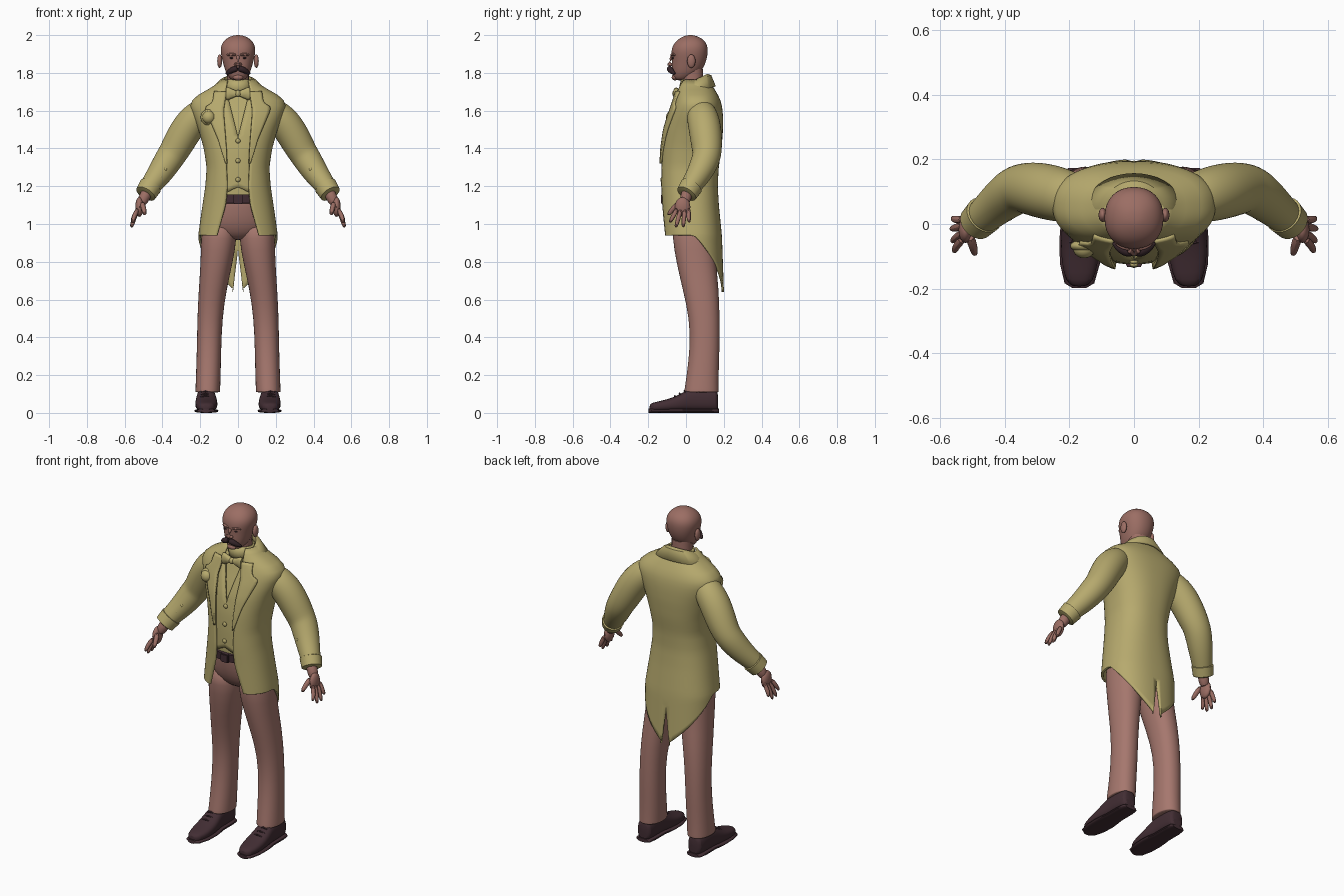
import bpy, bmesh, math
from mathutils import Vector, Matrix

if "Cube" in bpy.data.objects:
    bpy.data.objects.remove(bpy.data.objects["Cube"])

def material(name, rgb):
    m = bpy.data.materials.new(name)
    m.diffuse_color = (*rgb, 1)
    m.use_nodes = True
    m.node_tree.nodes["Principled BSDF"].inputs["Base Color"].default_value = m.diffuse_color
    return m

CLOTH = material("mustard cloth", (.47, .40, .155))
TROUSER = material("dusty rose cloth", (.38, .185, .155))
SKIN = material("skin", (.33, .155, .127))
DARK = material("dark leather", (.055, .027, .034))
HAIR = material("dark hair", (.035, .018, .022))

def finish(name, bm, mat, mirror=False, solid=0, sub=0):
    bmesh.ops.recalc_face_normals(bm, faces=bm.faces[:])
    me = bpy.data.meshes.new(name)
    bm.to_mesh(me)
    bm.free()
    me.materials.append(mat)
    ob = bpy.data.objects.new(name, me)
    bpy.context.collection.objects.link(ob)
    if mirror:
        ob.modifiers.new("mirror", 'MIRROR')
    if solid:
        m = ob.modifiers.new("thickness", 'SOLIDIFY')
        m.thickness, m.offset = solid, 0
    if sub:
        m = ob.modifiers.new("smooth", 'SUBSURF')
        m.levels = m.render_levels = sub
    return ob

def skin(name, rings, mat, closed=True, caps=True, **kw):
    """Bridge a list of point rings into one surface."""
    bm = bmesh.new()
    rows = [[bm.verts.new(p) for p in r] for r in rings]
    n = len(rows[0])
    for r, s in zip(rows, rows[1:]):
        for i in range(n if closed else n - 1):
            j = (i + 1) % n
            bm.faces.new((r[i], r[j], s[j], s[i]))
    if closed and caps:
        bm.faces.new(rows[0])
        bm.faces.new(rows[-1])
    return finish(name, bm, mat, **kw)

def power(v, n):
    return math.copysign(abs(v) ** (2 / n), v)

def loft(name, rings, mat, n=2.2, seg=20, **kw):
    """Stack of level rings (x, y, z, rx, ry)."""
    ang = [2 * math.pi * i / seg for i in range(seg)]
    return skin(name, [[(x + rx * power(math.cos(a), n), y + ry * power(math.sin(a), n), z)
                        for a in ang] for x, y, z, rx, ry in rings], mat, **kw)

def tube(name, pts, mat, seg=12, **kw):
    """Round tube through points (x, y, z, radius)."""
    c = [Vector(p[:3]) for p in pts]
    rings = []
    for i, p in enumerate(pts):
        d = c[min(i + 1, len(c) - 1)] - c[max(i - 1, 0)]
        q = d.to_track_quat('Z', 'Y')
        rings.append([c[i] + q @ Vector((p[3] * math.cos(a), p[3] * math.sin(a), 0))
                      for a in (2 * math.pi * k / seg for k in range(seg))])
    return skin(name, rings, mat, **kw)

def ball(name, loc, size, mat, seg=16, **kw):
    bm = bmesh.new()
    bmesh.ops.create_uvsphere(bm, u_segments=seg, v_segments=seg // 2 + 2, radius=1,
                              matrix=Matrix.Translation(loc) @ Matrix.Diagonal((*size, 1)))
    return finish(name, bm, mat, **kw)

def interp(keys, z):
    if z <= keys[0][0]:
        return keys[0][1:]
    for p, q in zip(keys, keys[1:]):
        if z <= q[0]:
            f = (z - p[0]) / (q[0] - p[0])
            return [a + (b - a) * f for a, b in zip(p[1:], q[1:])]
    return keys[-1][1:]

# Torso shape: height, half width, front y, back y
BODY = [(.64, .20, -.12, .195), (.94, .205, -.12, .184), (1.1, .182, -.125, .168),
        (1.2, .167, -.13, .162), (1.3, .160, -.13, .167), (1.4, .175, -.125, .182),
        (1.5, .203, -.11, .19), (1.58, .235, -.085, .19), (1.64, .25, -.062, .182),
        (1.68, .21, -.05, .165), (1.72, .13, -.04, .14), (1.77, .07, -.015, .11)]
OPENING = [(.94, .11), (1.1, .065), (1.2, .055), (1.4, .065), (1.6, .08), (1.76, .055)]
N = 2.4

def section(z, d=0):
    v = [interp(BODY, z + k) for k in (-.015, 0, .015)]
    a, f, b = [sum(c) / 3 for c in zip(*v)]
    return a - d, f + d, b - d

def body_pt(t, z, d=0, lift=0):
    a, f, b = section(z + lift, d)
    return Vector((a * power(math.sin(t), N), (f + b) / 2 - (b - f) / 2 * power(math.cos(t), N), z))

def edge_angle(x, z, d=0):
    return math.asin(min(1, x / section(z, d)[0]) ** (N / 2))

def front_y(x, z):
    a, f, b = section(z)
    return (f + b) / 2 - (b - f) / 2 * (1 - min(1, x / a) ** N) ** (1 / N)

# Tailcoat: one half, open in front, tails split at the back
rows, COLS, UP, LOW = [], 30, 30, 8
for j in range(UP + LOW + 1):
    row = []
    for k in range(COLS + 1):
        u = k / COLS
        hem = .94 - .30 * max(0, (u - .42) / .58)
        z = 1.76 - .81 * j / UP if j <= UP else .95 + (hem - .95) * (j - UP) / LOW
        t0 = edge_angle(interp(OPENING, z)[0], z)
        p = body_pt(t0 + (math.pi - t0) * u, z)
        p.x = max(p.x, .028 * (.86 - z) / .22)
        if k == COLS and z >= .86:
            p.x = 0
        row.append(p)
    rows.append(row)
skin("tailcoat", rows, CLOTH, closed=False, mirror=True, solid=.012)

# Coat collar and lapels
rows = []
for i in range(15):
    a = math.radians(125) * i / 14
    s, c = math.sin(a), math.cos(a)
    drop = .035 * (1 - c)
    rows.append([(.070 * s, .04 + .065 * c, 1.745 - drop), (.078 * s, .04 + .075 * c, 1.79 - drop),
                 (.095 * s, .04 + .09 * c, 1.785 - drop), (.155 * s, .035 + .118 * c, 1.728 - drop * .9)])
skin("coat_collar", rows, CLOTH, closed=False, mirror=True, solid=.01)
OUTER = [(1.32, .065), (1.45, .105), (1.6, .17), (1.625, .168), (1.64, .135), (1.70, .125)]
rows = []
for i in range(25):
    z = 1.32 + .38 * i / 24
    x0, x1 = interp(OPENING, z)[0] - .004, interp(OUTER, z)[0]
    rows.append([(x, front_y(x, z) - .011, z) for x in (x0 + (x1 - x0) * k / 5 for k in range(6))])
skin("lapel", rows, CLOTH, closed=False, mirror=True, solid=.012)

# Shirt and waistcoat under the coat
full = [2 * math.pi * i / 40 for i in range(40)]
skin("shirt", [[body_pt(t, 1.14 + .60 * j / 16, .022, .02) for t in full] for j in range(17)], CLOTH)
rows = []
for j in range(21):
    row = []
    for k in range(13):
        u = k / 12
        z = 1.165 + .03 * abs(u * 3 - .6) / .6 * (u < .2) + .015 * u
        z += (1.70 - z) * j / 20
        t0 = edge_angle(max(0, (z - 1.46) * .26), z)
        row.append(body_pt(t0 + (1.4 - t0) * u, z, .01))
    rows.append(row)
skin("waistcoat", rows, CLOTH, closed=False, mirror=True, solid=.01)
for z in (1.235, 1.335, 1.44):
    ball("waistcoat_button", (0, section(z)[1] + .002, z), (.013, .008, .013), CLOTH, 12)
loft("shirt_collar", [(0, .035, 1.69, .066, .066), (0, .035, 1.73, .068, .066),
                      (0, .04, 1.765, .066, .062)], CLOTH, n=2, caps=False, solid=.008)

# Bow tie
skin("bow_tie_wing", [[(x, -.052 + .016 * math.sin(a), 1.69 + h * power(math.cos(a), 3))
                       for a in (2 * math.pi * i / 12 for i in range(12))]
                      for x, h in ((.006, .014), (.025, .022), (.05, .033), (.06, .033), (.064, .028))],
     CLOTH, mirror=True)
ball("bow_tie_knot", (0, -.056, 1.69), (.017, .017, .019), CLOTH)

# Buttonhole flower
ball("flower", (-.155, -.076, 1.565), (.034, .03, .034), CLOTH, 20)
ball("flower_rim", (-.155, -.068, 1.565), (.043, .02, .043), CLOTH, 20)

# Sleeves, cuffs and their buttons
tube("sleeve", [(.13, .07, 1.62, .05), (.19, .08, 1.595, .082), (.265, .1, 1.52, .09),
                (.335, .113, 1.39, .083), (.365, .108, 1.345, .079), (.415, .07, 1.265, .068),
                (.465, .025, 1.2, .056), (.478, .012, 1.18, .053)], CLOTH, 16, mirror=True, sub=2)
tube("cuff", [(.462, .03, 1.203, .05), (.464, .028, 1.2, .061), (.489, .003, 1.16, .056),
              (.491, .001, 1.157, .046)], CLOTH, 24, mirror=True)
for p in ((.385, .02, 1.29), (.412, .006, 1.25), (.44, -.01, 1.215)):
    ball("sleeve_button", p, (.01, .01, .01), CLOTH, 10, mirror=True)

# Hands
tube("wrist", [(.475, .012, 1.18, .034), (.497, -.002, 1.14, .03), (.515, -.012, 1.1, .028)],
     SKIN, mirror=True, sub=1)
ball("palm", (.522, -.018, 1.09), (.022, .041, .052), SKIN, mirror=True)
for y0, tip in ((-.045, (.557, -.088, 1.005)), (-.025, (.564, -.055, .978)),
                (-.004, (.567, -.015, .978)), (.014, (.563, .018, 1.005))):
    mid = (.553, (y0 + tip[1]) / 2 - .003, (1.07 + tip[2]) / 2)
    tube("finger", [(.528, y0, 1.085, .014), (*mid, .0135), (*tip, .010)], SKIN, 8, mirror=True, sub=1)
tube("thumb", [(.51, -.035, 1.115, .017), (.498, -.07, 1.08, .015), (.492, -.098, 1.045, .011)],
     SKIN, 8, mirror=True, sub=1)

# Trousers
loft("trouser_seat", [(0, .03, 1.15, .15, .138), (0, .03, 1.13, .155, .138), (0, .035, 1.05, .168, .134),
                      (0, .04, .98, .175, .117), (0, .05, .935, .13, .095), (0, .05, .915, .06, .06)],
     TROUSER, sub=1)
loft("trouser_leg", [(.10, .04, 1.02, .085, .11), (.10, .04, .93, .097, .114), (.112, .053, .8, .086, .106),
                     (.135, .079, .65, .074, .096), (.149, .098, .5, .067, .081), (.153, .1, .35, .065, .079),
                     (.157, .088, .2, .066, .085), (.16, .082, .118, .066, .092), (.16, .082, .112, .066, .092),
                     (.16, .082, .108, .064, .09)], TROUSER, mirror=True, sub=1)

# Belt and buckle
skin("belt", [[body_pt(t, z, d) for t in full] for z, d in
              ((1.108, .02), (1.11, .008), (1.155, .008), (1.157, .02))], DARK)
bm = bmesh.new()
bmesh.ops.create_cube(bm, size=1, matrix=Matrix.Translation((0, -.125, 1.132)) @ Matrix.Diagonal((.05, .016, .05, 1)))
bmesh.ops.bevel(bm, geom=bm.edges[:], offset=.004, segments=2, affect='EDGES')
finish("buckle", bm, DARK)

# Shoes and soles: cross-sections (y, half width, height) from toe to heel
SHOE = [(-.194, .018, .042), (-.18, .042, .055), (-.12, .058, .066), (-.05, .06, .088), (0, .055, .118),
        (.03, .05, .135), (.12, .05, .135), (.16, .044, .125), (.17, .032, .11)]
def shoe_part(name, grow, top, base, **kw):
    rings = []
    for y, w, h in SHOE:
        h = top or h
        rings.append([(.178 - .05 * (y + .2) + .008 * math.sin(8 * y) + (w + grow) * power(math.cos(a), 2.6),
                       y * (1 + grow * 5), base + (h - base) * (.5 + .5 * power(math.sin(a), 2.6)))
                      for a in (2 * math.pi * i / 20 for i in range(20))])
    skin(name, rings, DARK, mirror=True, **kw)
shoe_part("shoe", 0, None, .008, sub=1)
shoe_part("sole", .004, .022, 0)
for i in range(3):
    y, z = -.055 + .025 * i, .088 + .013 * i
    tube("lace", [(.145, y, z - .006, .004), (.172, y - .004, z + .002, .005), (.199, y, z - .006, .004)],
         DARK, 6, mirror=True)

# Neck and head: height, half width, front y, back y
HEAD = [(1.760, .024, -.050, -.005), (1.770, .044, -.066, .030), (1.80, .064, -.074, .072),
        (1.83, .074, -.077, .095), (1.87, .085, -.076, .111), (1.91, .094, -.080, .117),
        (1.945, .092, -.072, .115), (1.975, .072, -.048, .097), (1.994, .040, -.015, .062),
        (2.0, .016, .010, .036)]
loft("neck", [(0, .035, 1.68, .062, .06), (0, .035, 1.75, .058, .056), (0, .03, 1.82, .058, .06)], SKIN)
loft("head", [(0, (f + b) / 2, z, w, (b - f) / 2) for z, w, f, b in HEAD], SKIN, sub=2)
tube("nose", [(0, -.070, 1.895, .010), (0, -.082, 1.87, .011), (0, -.092, 1.85, .015),
              (0, -.082, 1.838, .012)], SKIN, 10, sub=1)
ball("nostril", (.012, -.081, 1.845), (.009, .012, .009), SKIN, 10, mirror=True)
ball("ear", (.097, .028, 1.862), (.013, .022, .036), SKIN, mirror=True)
ball("chin", (0, -.058, 1.776), (.028, .018, .016), SKIN)
tube("brow_ridge", [(.008, -.077, 1.893, .008), (.035, -.073, 1.901, .009), (.062, -.054, 1.894, .007)],
     SKIN, 8, mirror=True, sub=1)
ball("eye", (.034, -.0685, 1.879), (.012, .006, .005), HAIR, 12, mirror=True)

# Moustache
tube("moustache", [(0, -.086, 1.824, .015), (.02, -.087, 1.821, .018), (.042, -.077, 1.809, .015),
                   (.058, -.064, 1.797, .009), (.066, -.056, 1.797, .004)], HAIR, 10, mirror=True, sub=1)

# Smooth shading with crisp edges kept
for ob in bpy.context.scene.objects:
    ob.select_set(ob.type == 'MESH')
    bpy.context.view_layer.objects.active = ob
bpy.ops.object.shade_smooth_by_angle(angle=math.radians(40))
